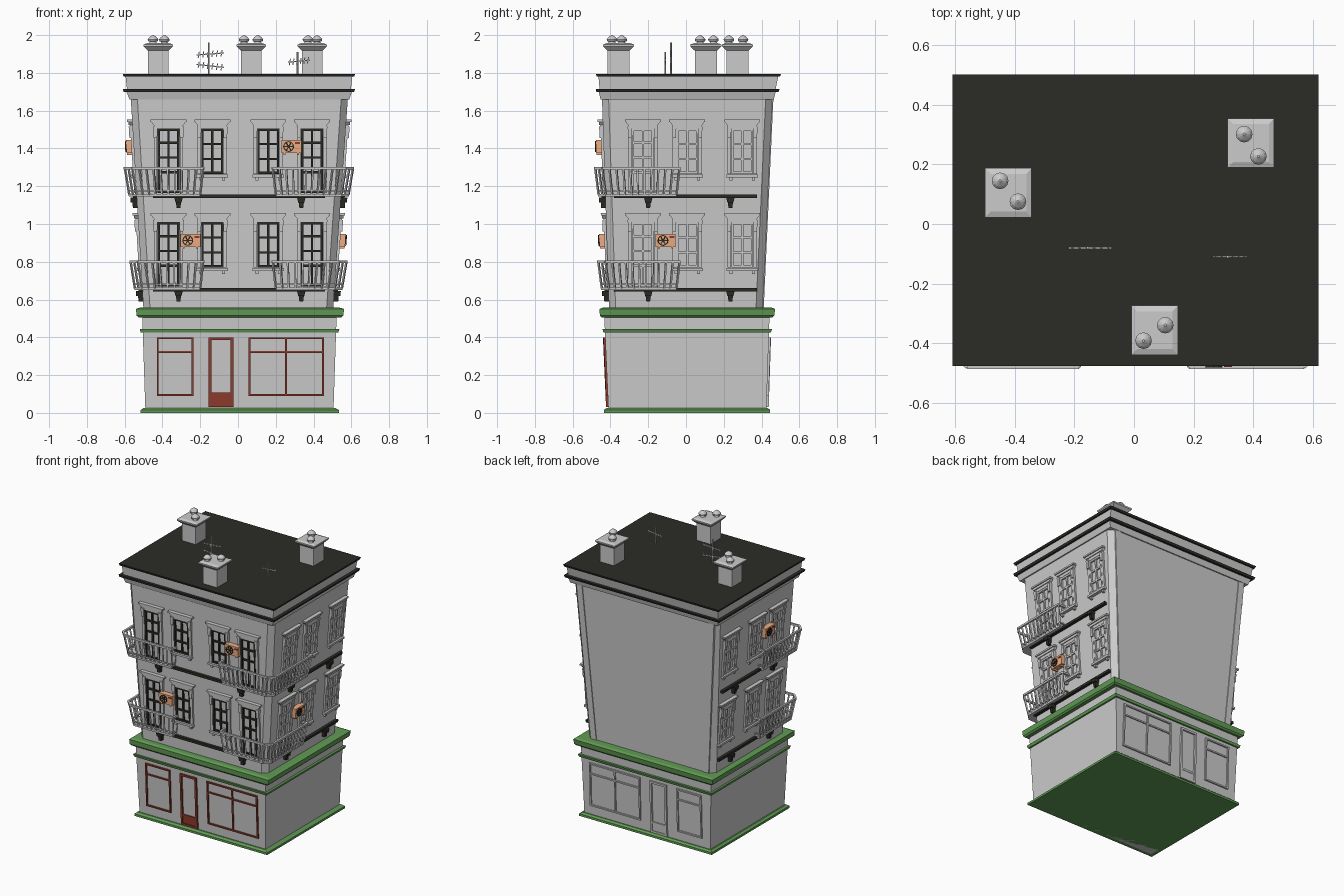
import bpy, bmesh, math
from mathutils import Vector, Matrix

if "Cube" in bpy.data.objects:
    bpy.data.objects.remove(bpy.data.objects["Cube"])

parts = {}
COL = {"green": (0.12, 0.33, 0.09), "black": (0.024, 0.024, 0.019),
       "red": (0.27, 0.045, 0.025), "orange": (0.85, 0.42, 0.23)}
MATS = {}
for n, c in COL.items():
    MATS[n] = bpy.data.materials.new(n)
    MATS[n].diffuse_color = (*c, 1)

def part(name, mat=None):
    return parts.setdefault(name, (bmesh.new(), mat))[0]

# Leaning walls: distance of each side at bottom and top of each storey block
GROUND = {"left": (.49, .505), "right": (.505, .52), "front": (.41, .43), "back": (.425, .44)}
UPPER = {"left": (.50, .568), "right": (.503, .582), "front": (.407, .445), "back": (.405, .457)}
def wall(side, z):
    if z < .54:
        a, b = GROUND[side]; t = z / .45
    else:
        a, b = UPPER[side]; t = (z - .54) / 1.13
    return a + (b - a) * t

def on_wall(side, u, d, z):
    w = wall(side, z) + d
    return {"front": (u, -w, z), "back": (u, w, z), "left": (-w, u, z), "right": (w, u, z)}[side]

def loft(bm, rings):
    rows = [[bm.verts.new(p) for p in r] for r in rings]
    n = len(rows[0])
    for a, b in zip(rows, rows[1:]):
        for i in range(n):
            bm.faces.new((a[i], a[(i + 1) % n], b[(i + 1) % n], b[i]))
    bm.faces.new(rows[0][::-1])
    bm.faces.new(rows[-1])

def box(bm, side, u0, u1, d0, d1, z0, z1, flare=0):
    """Box lying on a leaning wall; flare widens its top."""
    loft(bm, [[on_wall(side, u, d, z) for u, d in
               ((u0 - f, d0), (u1 + f, d0), (u1 + f, d1), (u0 - f, d1))]
              for z, f in ((z0, 0), (z1, flare))])

def rect(z, x0, x1, y0, y1, c=0):
    if not c:
        return [(x0, y0, z), (x1, y0, z), (x1, y1, z), (x0, y1, z)]
    return [(x0 + c, y0, z), (x1 - c, y0, z), (x1, y0 + c, z), (x1, y1 - c, z),
            (x1 - c, y1, z), (x0 + c, y1, z), (x0, y1 - c, z), (x0, y0 + c, z)]

def around(z, o=0, c=0):
    return rect(z, -wall("left", z) - o, wall("right", z) + o, -wall("front", z) - o, wall("back", z) + o, c)

def beam(bm, a, b, r=.006, seg=4, r2=None):
    a, b = Vector(a), Vector(b)
    m = Matrix.Translation((a + b) / 2) @ (b - a).to_track_quat('Z', 'Y').to_matrix().to_4x4()
    bmesh.ops.create_cone(bm, cap_ends=True, segments=seg, radius1=r, radius2=r if r2 is None else r2,
                          depth=(b - a).length, matrix=m @ Matrix.Rotation(math.pi / 4, 4, 'Z'))

# Main masses
loft(part("ground_floor"), [around(0), around(.53)])
loft(part("upper_floors"), [around(.545, 0, .035), around(1.68, 0, .035)])
# Slim piers at the ends of the blank back wall
for s in (-1, 1):
    loft(part("back_piers"), [[(s * (wall("right", z) - .012 - e), wall("back", z) + d, z)
         for e, d in ((.025, -.01), (.07, -.01), (.07, .006), (.025, .006))] for z in (.55, 1.68)])

# Green shop mouldings
g = part("shop_mouldings", "green")
loft(g, [rect(0, -.515, .535, -.435, .446), rect(.015, -.515, .535, -.435, .446), rect(.026, -.5, .515, -.42, .433)])
loft(g, [rect(.425, -.515, .53, -.437, .45), rect(.443, -.52, .537, -.442, .455)])
loft(g, [rect(.505, -.525, .547, -.447, .457), rect(.515, -.537, .557, -.456, .467),
         rect(.55, -.54, .562, -.458, .472), rect(.557, -.52, .54, -.44, .455)])

# Roof cornice and roof
loft(part("cornice"), [rect(1.66, -.575, .59, -.452, .465), rect(1.70, -.59, .602, -.462, .475)])
loft(part("cornice_band", "black"), [rect(1.70, -.605, .615, -.475, .49), rect(1.716, -.61, .62, -.478, .496)])
loft(part("parapet"), [rect(1.716, -.588, .598, -.458, .475), rect(1.78, -.595, .605, -.463, .488)])
loft(part("roof", "black"), [rect(1.78, -.605, .615, -.472, .498), rect(1.795, -.61, .62, -.477, .503)])

# Glazed frame: outer bars plus inner bars at the given positions
def glazing(bm, side, u0, u1, z0, z1, us, zs, t, d):
    for u in (u0, u1 - t):
        box(bm, side, u, u + t, -.005, d, z0, z1)
    for z in (z0, z1 - t):
        box(bm, side, u0, u1, -.005, d, z, z + t)
    for u in us:
        box(bm, side, u - t / 2, u + t / 2, -.005, d * .8, z0, z1)
    for z in zs:
        box(bm, side, u0, u1, -.005, d * .8, z - t / 2, z + t / 2)

# Shop windows and door: red in front, plain behind
for side, mat in (("front", "red"), ("back", None)):
    b = part("shop_frames_" + side, mat)
    glazing(b, side, -.43, -.235, .09, .4, [], [.322], .01, .01)
    glazing(b, side, .055, .455, .09, .4, [.255], [.322], .01, .01)
    glazing(b, side, -.155, -.025, .03, .4, [], [.1], .014, .012)
    box(b, side, -.145, -.035, -.005, .007, .035, .095)

# Upper windows and balcony doors with casings, hoods and sills
def window(side, u, base, door, mat):
    z0, z1, h = base + (.02 if door else .12), base + .36, .058
    glazing(part("window_frames_" + side, mat), side, u - h, u + h, z0, z1, [u],
            [z1 - (z1 - z0) * k for k in ((.22, .45, .68) if door else (.34, .67))], .012, .012)
    c = part("window_casings_" + side)
    for s in (-1, 1):
        m = u + s * .069
        box(c, side, m - .009, m + .009, -.005, .012, z0, z1 + .01)
        box(c, side, m - .009, m + .009, -.005, .02, z1 - .05, z1 + .01, .003)
    box(c, side, u - .078, u + .078, -.005, .014, z1, z1 + .022)
    box(c, side, u - .08, u + .08, -.005, .02, z1 + .02, z1 + .036, .012)
    box(c, side, u - .095, u + .095, -.005, .027, z1 + .036, z1 + .047)
    if not door:
        box(c, side, u - .083, u + .083, -.005, .022, z0 - .018, z0 - .003)
        for s in (-1, 1):
            box(c, side, u + s * .06 - .008, u + s * .06 + .008, -.005, .014, z0 - .035, z0 - .018)

LEVELS = (.65, 1.145)
for base in LEVELS:
    for u, door in ((-.368, 1), (-.136, 0), (.16, 0), (.392, 1)):
        window("front", u, base, door, "black")
    for side in ("left", "right"):
        for u, door in ((-.228, 1), (.006, 0), (.298, 0)):
            window(side, u, base, door, None)
    # Black floor ledges and brackets
    k = part("floor_ledges", "black")
    for side, a, b, us in (("front", -.45, .46, (-.315, .335)), ("left", -.38, .375, (-.2, .235)),
                           ("right", -.38, .375, (-.2, .235))):
        box(k, side, a, b, -.005, .02, base - .008, base + .01)
        for u in us:
            box(k, side, u - .01, u + .01, -.005, .024, base - .06, base - .03, .004)
            box(k, side, u - .016, u + .016, -.005, .034, base - .03, base - .006, .006)

# Corner balconies wrapping the front and each side
def path(s, z, o, ui, yi):
    wf, ws = wall("front", z), wall("right" if s > 0 else "left", z)
    f, X, c = -wf - o, ws + o * 1.1, .038
    return [Vector(p) for p in ((ui, -wf, z), (ui, f, z), (s * (X - c), f, z),
                                (s * X, f + c, z), (s * X, yi, z), (s * ws, yi, z))]

for base in LEVELS:
    for s in (-1, 1):
        side = "right" if s > 0 else "left"
        b = part("balconies")
        rings = []
        for z in (base + .0, base + .014):
            core = Vector((s * (wall(side, z) - .04), -wall("front", z) + .04, z))
            p = path(s, z, .038, s * .2, -.05)
            rings.append([Vector((p[0].x, core.y, z))] + p[1:5] + [Vector((core.x, p[5].y, z)), core])
        loft(b, rings)
        lo = path(s, base + .03, .034, s * .2, -.05)
        hi = path(s, base + .15, .048, s * .185, -.035)
        for i in range(5):
            beam(b, lo[i], lo[i + 1], .006)
            beam(b, hi[i], hi[i + 1], .0095)
            n = max(1, round((lo[i + 1] - lo[i]).length / .033))
            for j in range(n):
                beam(b, lo[i].lerp(lo[i + 1], j / n) - Vector((0, 0, .02)),
                     hi[i].lerp(hi[i + 1], j / n), .0065)

# Air conditioners
def aircon(name, side, u, z, flip=1):
    o, bl, rd = part(name, "orange"), part(name + "_fan", "black"), part(name + "_stripe", "red")
    box(o, side, u - .053, u + .053, 0, .04, z - .034, z + .034)
    for s in (-1, 1):
        box(o, side, u + s * .035 - .005, u + s * .035 + .005, 0, .038, z - .044, z - .034)
    cu = u - .014 * flip
    ring = [on_wall(side, cu + .026 * math.cos(a), .043, z + .026 * math.sin(a))
            for a in (i * math.pi / 6 for i in range(12))]
    for i in range(12):
        beam(bl, ring[i], ring[(i + 1) % 12], .0035)
        if i % 2 == 0:
            beam(bl, on_wall(side, cu, .041, z), ring[i], .0035)
    beam(bl, on_wall(side, cu, .038, z), on_wall(side, cu, .046, z), .008, 8)
    ru = u + .034 * flip
    box(rd, side, ru - .013, ru + .013, .03, .043, z + .014, z + .023)

aircon("aircon_front_low", "front", -.252, .913)
aircon("aircon_front_high", "front", .282, 1.41)
aircon("aircon_right", "right", -.108, .913)
aircon("aircon_left", "left", -.108, 1.41, -1)

# Chimneys with pots
for cx, cy, pots in ((-.422, .105, ((-.45, .145), (-.39, .075))),
                     (.393, .272, ((.37, .302), (.418, .227))),
                     (.07, -.357, ((.032, -.392), (.105, -.34)))):
    b = part("chimneys")
    loft(b, [rect(z, cx - w, cx + w, cy - w * 1.06, cy + w * 1.06) for z, w in
             ((1.785, .055), (1.918, .055), (1.922, .06), (1.94, .077), (1.95, .078), (1.957, .06))])
    for px, py in pots:
        loft(part("chimney_pots"), [[(px + r * math.cos(a), py + r * math.sin(a), z) for a in
             (i * math.pi / 6 for i in range(12))] for z, r in
             ((1.95, .022), (1.965, .017), (1.968, .026), (1.978, .028), (1.988, .02), (2.0, .004))])

# Roof aerials
def aerial(x, y, top, arms):
    b = part("aerials")
    beam(b, (x, y, 1.79), (x, y, top), .005, 6)
    for x0, x1, z, tilt in arms:
        beam(b, (x0, y, z - tilt), (x1, y, z + tilt), .0045)
        for i in range(6):
            t = (i + .5) / 6
            px, pz = x0 + (x1 - x0) * t, z - tilt + 2 * tilt * t
            beam(b, (px - .003, y, pz - .017), (px + .003, y, pz + .017), .0035)

aerial(-.155, -.08, 1.96, ((-.22, -.075, 1.9, .005), (-.22, -.075, 1.837, -.008)))
aerial(.315, -.11, 1.91, ((.265, .38, 1.862, .005),))

# Turn every part into an object
for name, (bm, mat) in parts.items():
    bmesh.ops.recalc_face_normals(bm, faces=bm.faces)
    me = bpy.data.meshes.new(name)
    bm.to_mesh(me)
    bm.free()
    if mat:
        me.materials.append(MATS[mat])
    bpy.context.collection.objects.link(bpy.data.objects.new(name, me))

for m in bpy.data.materials:
    if m.users and not m.is_grease_pencil:
        m.use_nodes = True
        m.node_tree.nodes["Principled BSDF"].inputs["Base Color"].default_value = m.diffuse_color
